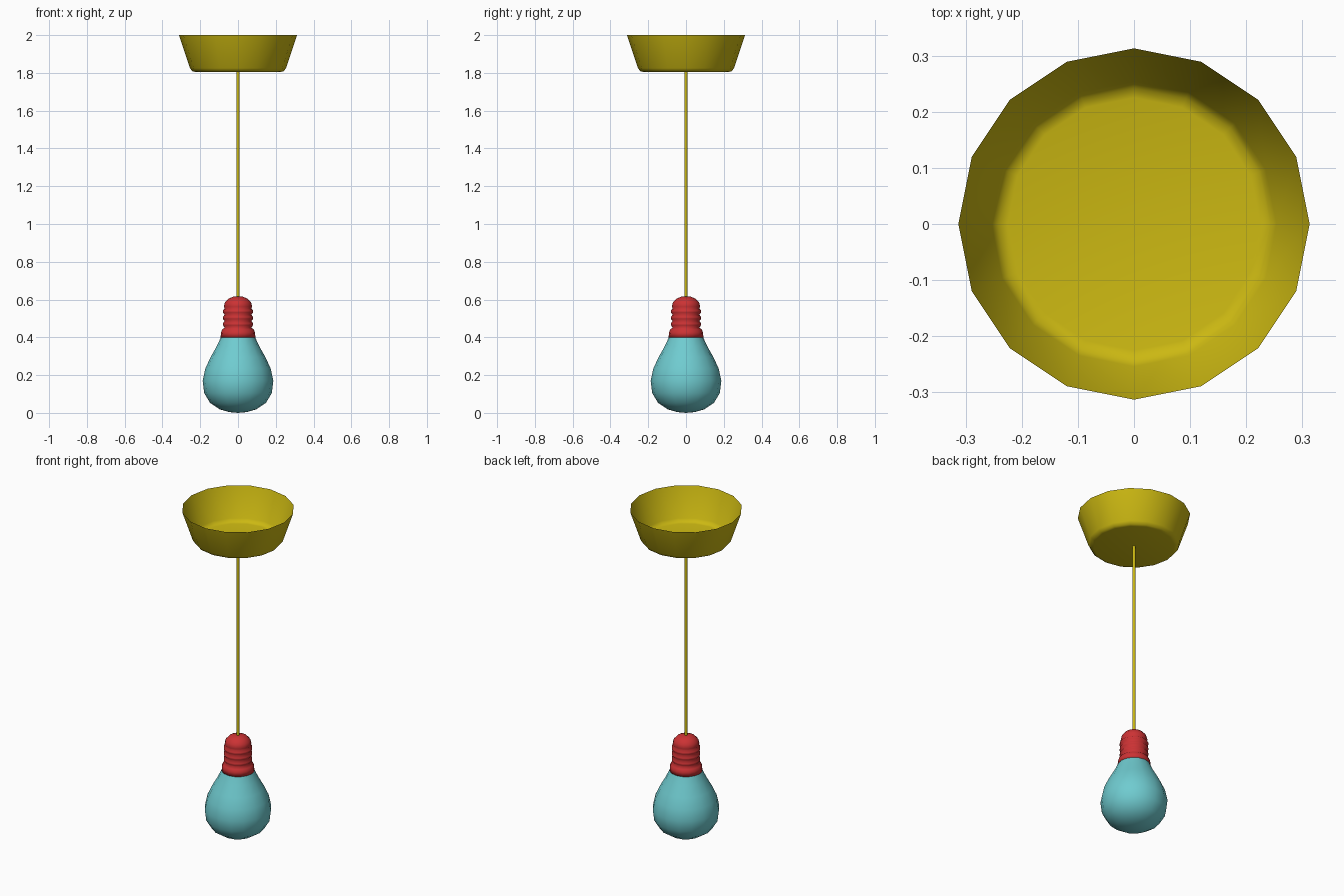
import bpy, bmesh, math

cube = bpy.data.objects.get("Cube")
if cube:
    bpy.data.objects.remove(cube, do_unlink=True)


def make_material(name, rgb):
    mat = bpy.data.materials.new(name)
    mat.use_nodes = True
    mat.diffuse_color = (*rgb, 1)
    mat.node_tree.nodes["Principled BSDF"].inputs["Base Color"].default_value = (*rgb, 1)
    return mat


def lathe(name, profile, sides, mat):
    """Revolve (radius, z) points, listed bottom to top, around the z axis."""
    bm = bmesh.new()
    rings = []
    for r, z in profile:
        if r == 0:
            rings.append([bm.verts.new((0, 0, z))] * sides)
        else:
            angles = [2 * math.pi * i / sides for i in range(sides)]
            rings.append([bm.verts.new((r * math.cos(a), r * math.sin(a), z)) for a in angles])
    for low, high in zip(rings, rings[1:]):
        for i in range(sides):
            j = (i + 1) % sides
            corners = dict.fromkeys((low[i], low[j], high[j], high[i]))
            bm.faces.new(list(corners))
    mesh = bpy.data.meshes.new(name)
    bm.to_mesh(mesh)
    bm.free()
    mesh.materials.append(mat)
    mesh.shade_smooth()
    obj = bpy.data.objects.new(name, mesh)
    bpy.context.collection.objects.link(obj)
    return obj


yellow = make_material("mustard yellow", (0.60, 0.48, 0.006))
red = make_material("socket red", (0.60, 0.032, 0.034))
aqua = make_material("bulb aqua", (0.16, 0.60, 0.63))

# Ceiling canopy: an open cup with a bevelled floor
lathe("ceiling_canopy",
      [(0, 1.805), (0.225, 1.805), (0.242, 1.809), (0.254, 1.825), (0.313, 2.0)], 16, yellow)

# Hanging cord
lathe("cord", [(0.009, 0.6), (0.009, 1.806)], 8, yellow)

# Socket: flared collar, repeated ridges, domed cap
socket = [(0, 0.4), (0.092, 0.4), (0.09, 0.425), (0.084, 0.44)]
for k in range(3):
    z = 0.452 + k * 0.034
    socket += [(0.071, z), (0.080, z + 0.012), (0.080, z + 0.022)]
socket += [(0.070, 0.552), (0.075, 0.562), (0.069, 0.585), (0.052, 0.604), (0.026, 0.615), (0, 0.616)]
lathe("socket", socket, 16, red)

# Glass bulb
lathe("bulb",
      [(0, 0), (0.045, 0.004), (0.095, 0.018), (0.147, 0.052), (0.179, 0.105), (0.187, 0.17),
       (0.173, 0.235), (0.145, 0.295), (0.113, 0.352), (0.09, 0.402)], 16, aqua)
